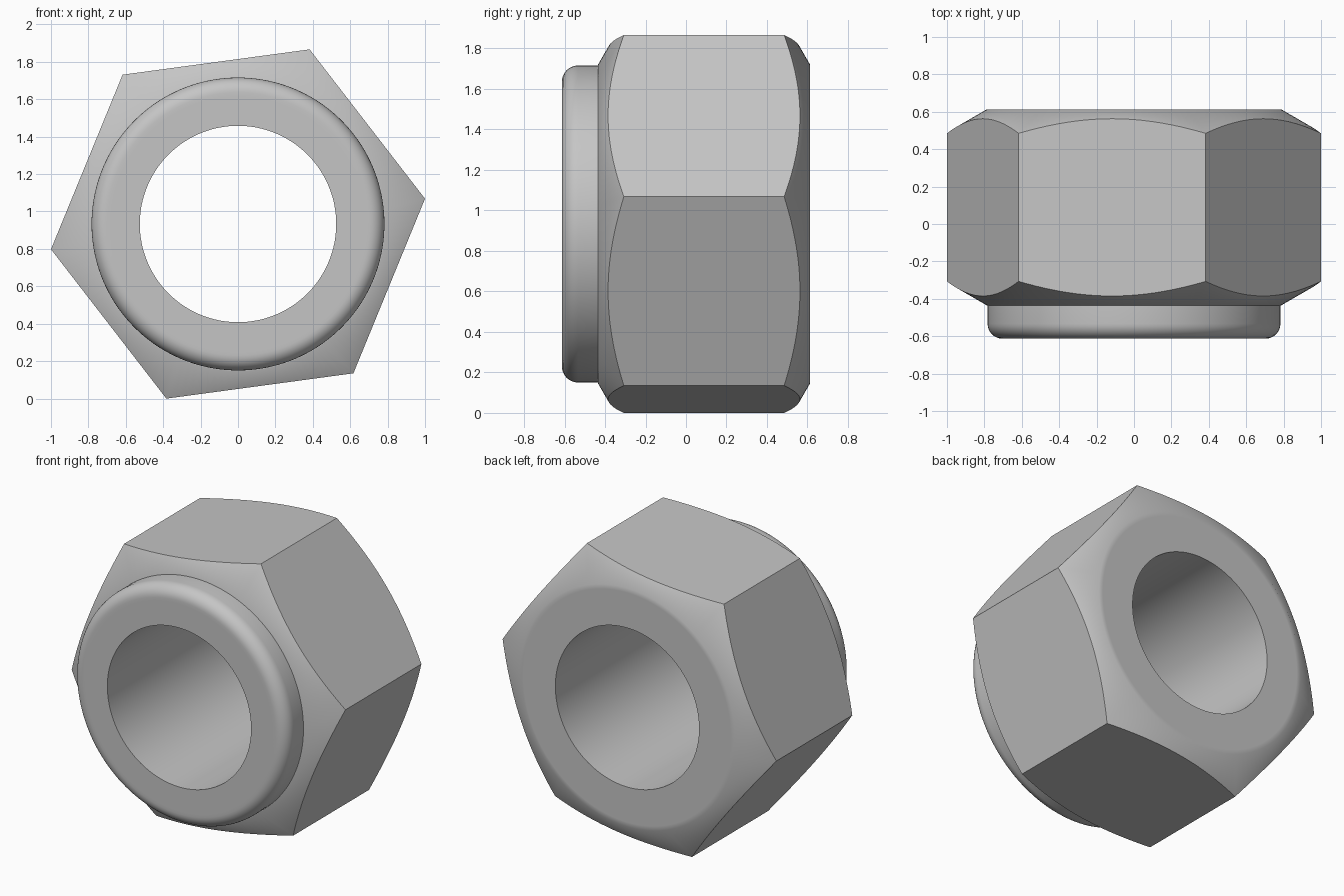
import bpy
import bmesh
from math import cos, sin, tan, pi, radians

if "Cube" in bpy.data.objects:
    bpy.data.objects.remove(bpy.data.objects["Cube"], do_unlink=True)

SEGMENTS = 144
TURN = radians(7.7)          # rotation of the hexagon about its axis
CORNER = 1.009               # hexagon corner radius
APOTHEM = CORNER * cos(pi / 6)
CENTRE_Z = 0.933
HOLE = 0.525
CHAMFER = 0.787              # radius where both chamfers start
FRONT, SHOULDER, BACK = -0.613, -0.435, 0.613
COLLAR, FILLET = 0.783, 0.08


def hex_radius(a):
    """Distance from axis to hexagon side at angle a from a corner."""
    return APOTHEM / cos(a % (pi / 3) - pi / 6)


def section(a):
    """Closed (radius, y) cross-section of the nut at angle a."""
    r = hex_radius(a)
    drop = (r - CHAMFER) * tan(pi / 6)
    pts = [(HOLE, FRONT), (COLLAR - FILLET - 0.02, FRONT)]
    # rounded collar lip
    for i in range(9):
        t = i / 8 * pi / 2
        pts.append((COLLAR - FILLET + FILLET * sin(t),
                    FRONT + FILLET - FILLET * cos(t)))
    # shoulder, front chamfer, hexagon side, back chamfer, back face
    pts += [(COLLAR, SHOULDER), (CHAMFER, SHOULDER),
            (r, SHOULDER + drop), (r, BACK - drop),
            (CHAMFER, BACK), (CHAMFER - 0.03, BACK), (HOLE, BACK)]
    return pts


# Sweep the section around the y axis
bm = bmesh.new()
rings = []
for s in range(SEGMENTS):
    a = 2 * pi * s / SEGMENTS
    rings.append([bm.verts.new((r * cos(a + TURN), y, CENTRE_Z + r * sin(a + TURN)))
                  for r, y in section(a)])
for s, ring in enumerate(rings):
    after = rings[(s + 1) % SEGMENTS]
    for i in range(len(ring)):
        j = (i + 1) % len(ring)
        bm.faces.new((ring[i], ring[j], after[j], after[i]))
bmesh.ops.recalc_face_normals(bm, faces=bm.faces)

mesh = bpy.data.meshes.new("lock_nut")
bm.to_mesh(mesh)
bm.free()
nut = bpy.data.objects.new("lock_nut", mesh)
bpy.context.collection.objects.link(nut)

# Grey metal
steel = bpy.data.materials.new("grey_steel")
steel.use_nodes = True
steel.diffuse_color = (0.56, 0.56, 0.56, 1)
steel.node_tree.nodes["Principled BSDF"].inputs["Base Color"].default_value = steel.diffuse_color
mesh.materials.append(steel)

# Smooth curved surfaces, crisp hexagon edges
bpy.ops.object.select_all(action="DESELECT")
nut.select_set(True)
bpy.context.view_layer.objects.active = nut
bpy.ops.object.shade_smooth_by_angle(angle=radians(35))
